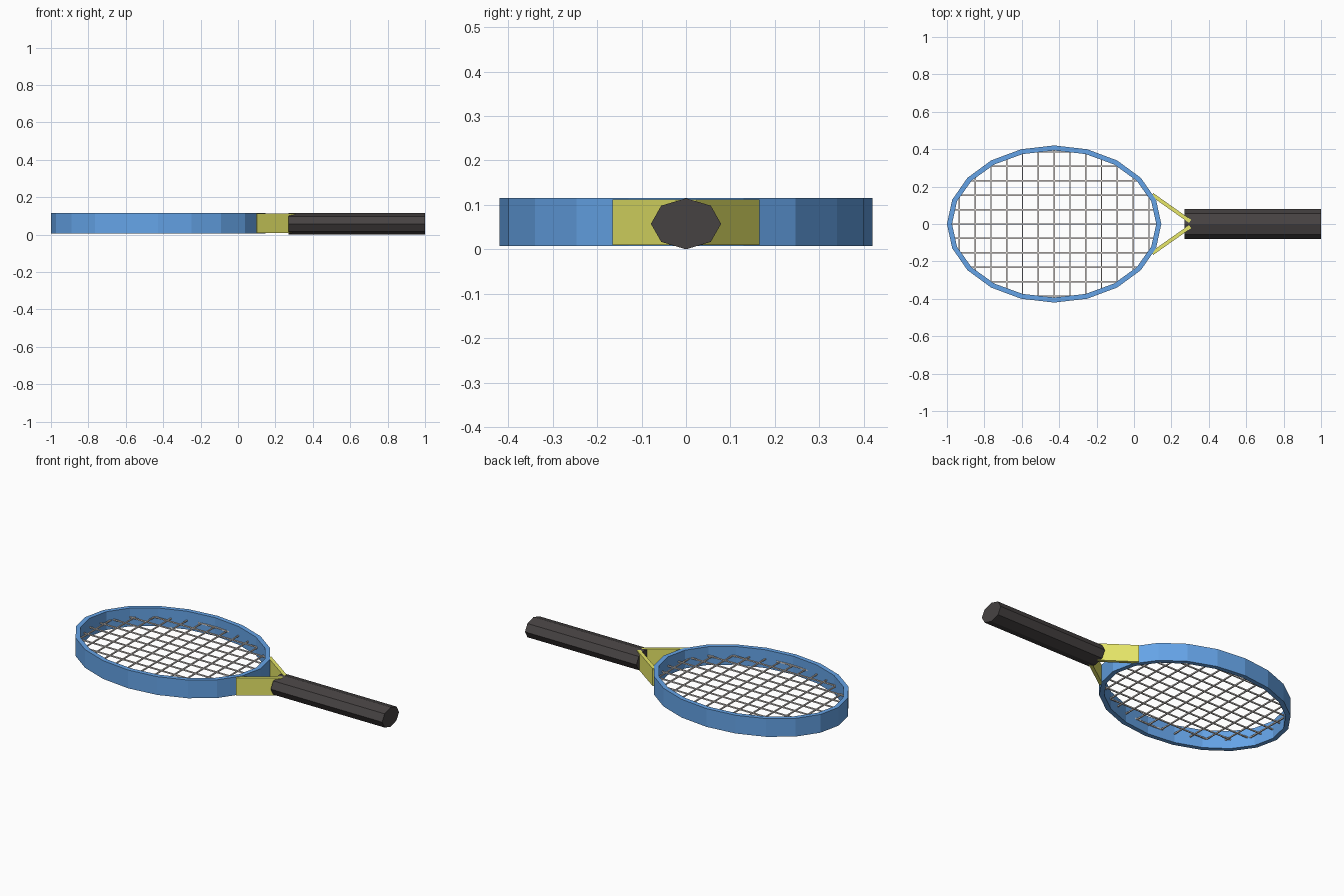
import bpy, bmesh, math
from mathutils import Vector, Matrix

if "Cube" in bpy.data.objects:
    bpy.data.objects.remove(bpy.data.objects["Cube"])


def material(name, rgb):
    m = bpy.data.materials.new(name)
    m.diffuse_color = (*rgb, 1)
    m.use_nodes = True
    m.node_tree.nodes["Principled BSDF"].inputs["Base Color"].default_value = m.diffuse_color
    return m


BLUE = material("frame blue", (0.13, 0.37, 0.80))
YELLOW = material("throat yellow", (0.80, 0.80, 0.14))
DARK = material("grip charcoal", (0.062, 0.055, 0.055))
PALE = material("string pale", (0.80, 0.75, 0.72))

CX, A, B = -0.427, 0.573, 0.42      # head centre and radii
Z0, Z1 = 0.007, 0.115
ZM = (Z0 + Z1) / 2


def finish(name, bm, mat):
    bmesh.ops.recalc_face_normals(bm, faces=bm.faces)
    me = bpy.data.meshes.new(name)
    bm.to_mesh(me)
    bm.free()
    me.materials.append(mat)
    ob = bpy.data.objects.new(name, me)
    bpy.context.collection.objects.link(ob)
    return ob


def add_bar(bm, p, q, width, height):
    """Box running from p to q in a horizontal plane."""
    p, q = Vector(p), Vector(q)
    d = q - p
    mat = (Matrix.Translation((p + q) / 2)
           @ Matrix.Rotation(math.atan2(d.y, d.x), 4, 'Z')
           @ Matrix.Diagonal((d.length, width, height, 1)))
    bmesh.ops.create_cube(bm, size=1, matrix=mat)


# Oval hoop: a rectangular section swept round 20 sides
bm = bmesh.new()
N, WALL = 20, 0.027
rings = []
for i in range(N):
    t = math.tau * i / N
    rings.append([bm.verts.new((CX + (A - w) * math.cos(t), (B - w) * math.sin(t), z))
                  for w, z in ((0, Z0), (0, Z1), (WALL, Z1), (WALL, Z0))])
for i in range(N):
    r, s = rings[i], rings[(i + 1) % N]
    for j in range(4):
        k = (j + 1) % 4
        bm.faces.new((r[j], s[j], s[k], r[k]))
finish("hoop", bm, BLUE)

# Strings, ending inside the hoop wall
bm = bmesh.new()
SA, SB, T = A - 0.022, B - 0.02, 0.007
for k in range(-6, 7):
    dx = k * 0.0845
    h = SB * math.sqrt(1 - (dx / SA) ** 2)
    add_bar(bm, (CX + dx, -h, ZM - 0.001), (CX + dx, h, ZM - 0.001), T, T)
for k in range(-5, 6):
    y = k * 0.077
    h = SA * math.sqrt(1 - (y / SB) ** 2)
    add_bar(bm, (CX - h, y, ZM + 0.001), (CX + h, y, ZM + 0.001), T, T)
finish("strings", bm, PALE)

# V-shaped throat plates
bm = bmesh.new()
for s in (1, -1):
    add_bar(bm, (0.097, s * 0.157, ZM), (0.30, s * 0.014, ZM), 0.02, 0.103)
finish("throat", bm, YELLOW)

# Eight-sided flattened grip
bm = bmesh.new()
X0, X1, RY, RZ = 0.27, 1.0, 0.079, 0.0575
ends = [[bm.verts.new((x, RY * math.cos(math.tau * i / 8), RZ + RZ * math.sin(math.tau * i / 8)))
         for i in range(8)] for x in (X0, X1)]
for e in ends:
    bm.faces.new(e)
for i in range(8):
    j = (i + 1) % 8
    bm.faces.new((ends[0][i], ends[0][j], ends[1][j], ends[1][i]))
finish("grip", bm, DARK)
